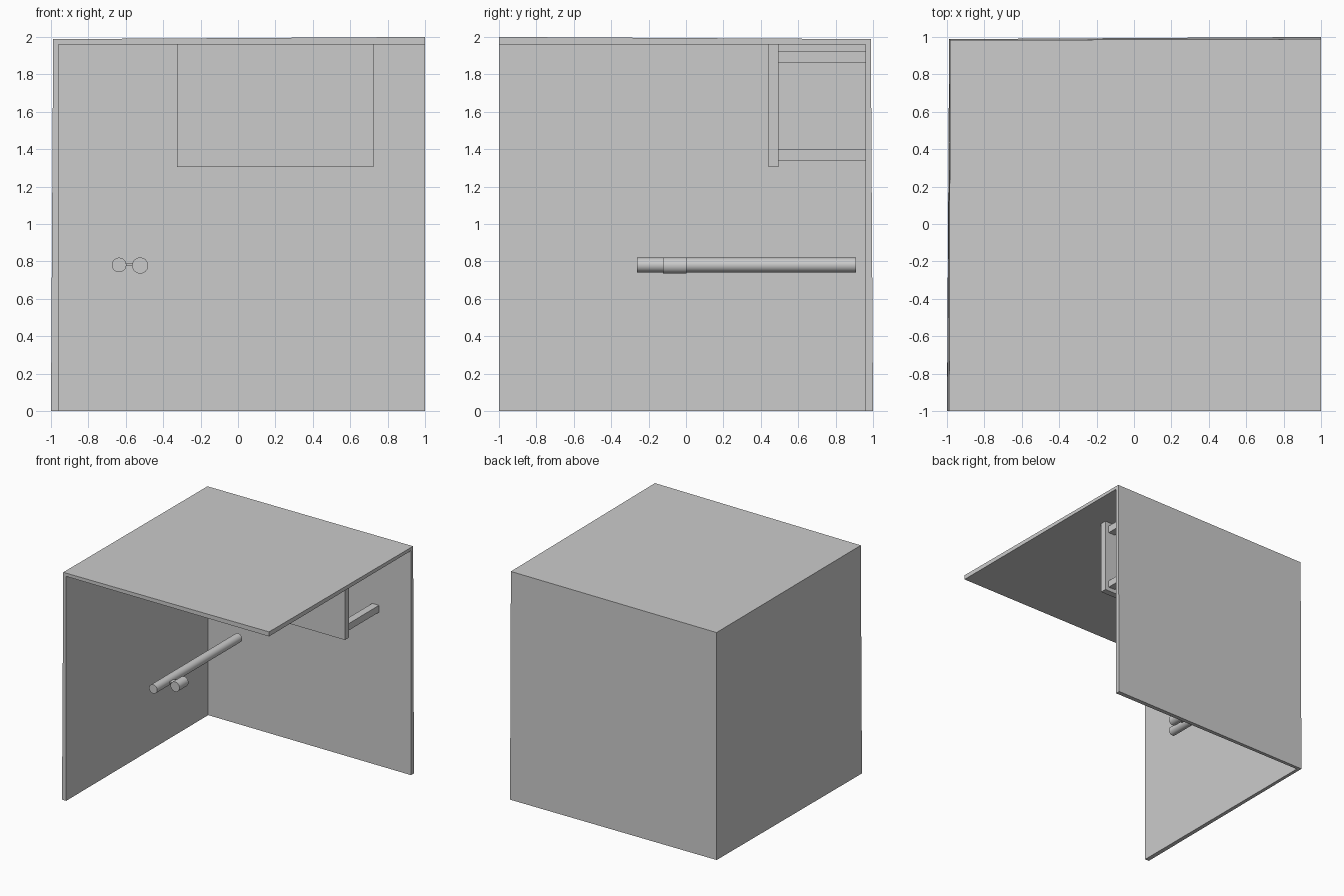
import bpy, math

if "Cube" in bpy.data.objects:
    bpy.data.objects.remove(bpy.data.objects["Cube"])


def box(name, x, y, z):
    bpy.ops.mesh.primitive_cube_add(size=1, location=(sum(x) / 2, sum(y) / 2, sum(z) / 2))
    ob = bpy.context.object
    ob.name = name
    ob.scale = (x[1] - x[0], y[1] - y[0], z[1] - z[0])
    bpy.ops.object.transform_apply(location=False, rotation=False, scale=True)
    return ob


def rod(name, x, z, r, y0, y1):
    bpy.ops.mesh.primitive_cylinder_add(vertices=32, radius=r, depth=y1 - y0,
                                        location=(x, (y0 + y1) / 2, z),
                                        rotation=(math.pi / 2, 0, 0))
    ob = bpy.context.object
    ob.name = name
    bpy.ops.object.shade_smooth_by_angle(angle=math.radians(40))
    return ob


# Room shell: left wall, back wall and ceiling as one thickened sheet
x0, x1, y0, y1, z0, z1 = -0.96, 1, -1, 0.96, 0, 1.96
verts = [(x0, y0, z0), (x0, y1, z0), (x1, y1, z0),
         (x0, y0, z1), (x0, y1, z1), (x1, y1, z1), (x1, y0, z1)]
faces = [(0, 3, 4, 1), (1, 4, 5, 2), (3, 6, 5, 4)]
mesh = bpy.data.meshes.new("room_shell")
mesh.from_pydata(verts, [], faces)
shell = bpy.data.objects.new("room_shell", mesh)
bpy.context.collection.objects.link(shell)
mod = shell.modifiers.new("thickness", 'SOLIDIFY')
mod.thickness = 0.04
mod.offset = 1
mod.use_even_offset = False

# Wall-mounted panel with four corner brackets
box("wall_panel", (-0.325, 0.725), (0.44, 0.495), (1.305, 1.96))
for side, x in (("left", (-0.29, -0.225)), ("right", (0.625, 0.69))):
    for level, z in (("upper", (1.863, 1.926)), ("lower", (1.34, 1.4))):
        box(f"bracket_{side}_{level}", x, (0.495, 0.96), z)

# Long tube, short tube beside it and the thin link joining them
rod("long_tube", -0.636, 0.781, 0.039, -0.262, 0.91)
rod("short_tube", -0.523, 0.778, 0.043, -0.122, 0.003)
box("tube_link", (-0.61, -0.555), (-0.09, -0.03), (0.775, 0.789))
